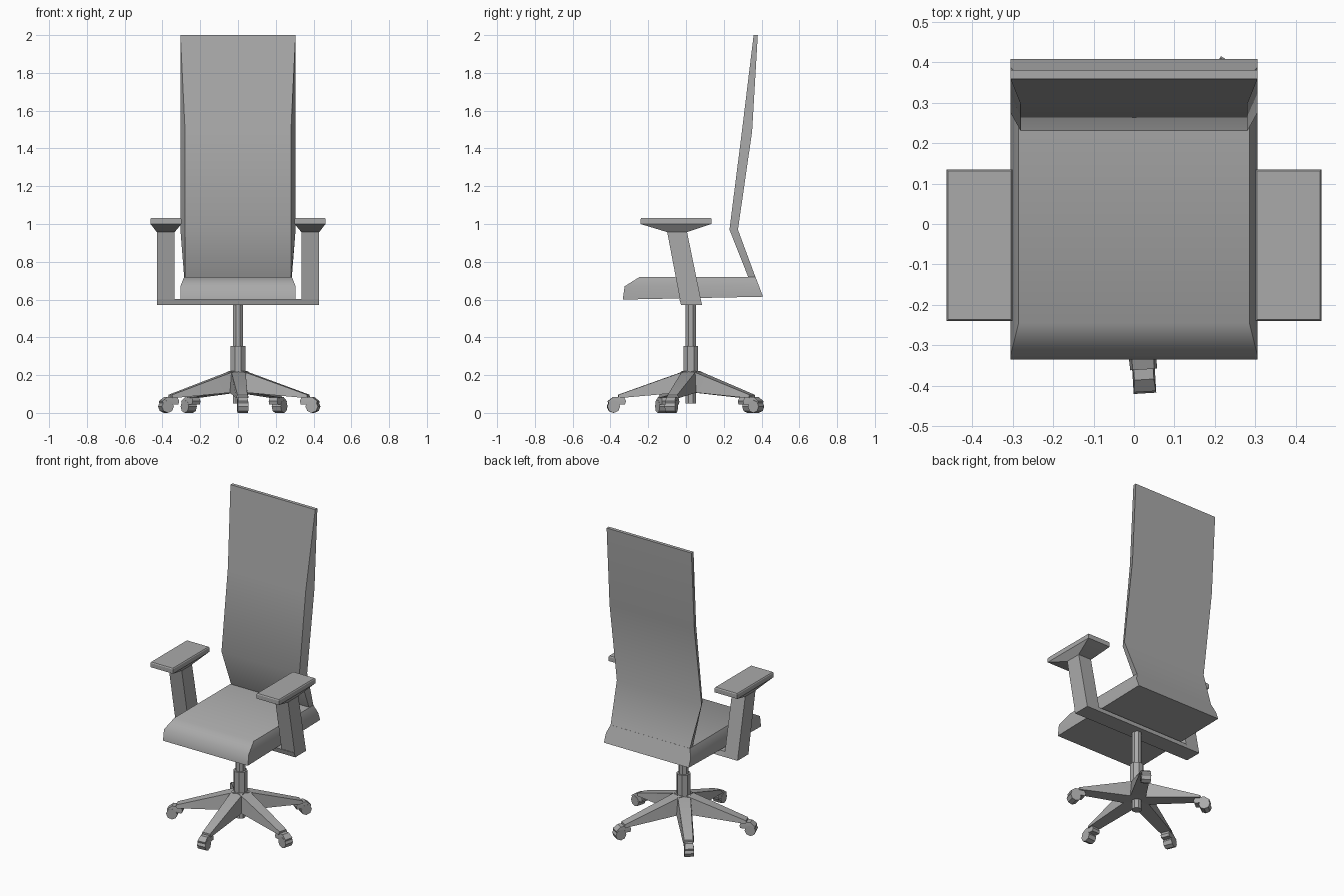
import bpy, bmesh
from math import radians, cos, sin
from mathutils import Matrix, Vector

cube = bpy.data.objects.get("Cube")
if cube:
    bpy.data.objects.remove(cube, do_unlink=True)

grey = bpy.data.materials.new("grey")
grey.use_nodes = True
colour = (0.4, 0.4, 0.4, 1)
grey.diffuse_color = colour
grey.node_tree.nodes["Principled BSDF"].inputs["Base Color"].default_value = colour


def finish(name, bm, smooth=30):
    bmesh.ops.recalc_face_normals(bm, faces=bm.faces)
    mesh = bpy.data.meshes.new(name)
    bm.to_mesh(mesh)
    bm.free()
    mesh.materials.append(grey)
    obj = bpy.data.objects.new(name, mesh)
    bpy.context.collection.objects.link(obj)
    bpy.ops.object.select_all(action="DESELECT")
    obj.select_set(True)
    bpy.context.view_layer.objects.active = obj
    bpy.ops.object.shade_smooth_by_angle(angle=radians(smooth))
    return obj


def loft(name, rings, smooth=30, matrix=None):
    """Skin a stack of point rings and cap both ends."""
    bm = bmesh.new()
    rows = [[bm.verts.new(p) for p in ring] for ring in rings]
    for a, b in zip(rows, rows[1:]):
        for i in range(len(a)):
            j = (i + 1) % len(a)
            bm.faces.new((a[i], a[j], b[j], b[i]))
    bm.faces.new(rows[0])
    bm.faces.new(rows[-1])
    if matrix:
        bm.transform(matrix)
    return finish(name, bm, smooth)


def rect(x0, x1, y0, y1, z, z_back=None):
    zb = z if z_back is None else z_back
    return [(x0, y0, z), (x1, y0, z), (x1, y1, zb), (x0, y1, zb)]


def trapezoid(front_w, back_w, y0, y1, z):
    return [(-front_w, y0, z), (front_w, y0, z), (back_w, y1, z), (-back_w, y1, z)]


def cylinder(name, radius, depth, sides, matrix, smooth=30):
    bm = bmesh.new()
    bmesh.ops.create_cone(bm, cap_ends=True, segments=sides, radius1=radius,
                          radius2=radius, depth=depth, matrix=matrix)
    return finish(name, bm, smooth)


# Seat cushion
loft("seat", [rect(-.305, .305, -.335, .408, .60, .615),
              rect(-.305, .305, -.325, .387, .67),
              rect(-.285, .285, -.245, .368, .72)], 55)

# Tall bent backrest
loft("backrest", [trapezoid(.28, .285, .33, .368, .718),
                  trapezoid(.28, .305, .23, .275, .97),
                  trapezoid(.28, .305, .296, .35, 1.49),
                  trapezoid(.305, .305, .358, .38, 2.0)], 55)

# Arm crossbar, leaning posts and pads
loft("arm_crossbar", [rect(-.43, .43, -.026, .085, .57),
                      rect(-.43, .43, -.035, .077, .602)])
for side, label in ((1, "left"), (-1, "right")):
    flip = Matrix.Scale(side, 4, (1, 0, 0))
    loft(label + "_arm_post", [rect(.335, .43, -.026, .085, .57),
                               rect(.335, .43, -.10, .005, .96)], matrix=flip)
    loft(label + "_arm_pad", [rect(.335, .43, -.10, .005, .957),
                              rect(.30, .463, -.24, .135, 1.0),
                              rect(.30, .463, -.24, .135, 1.027),
                              rect(.304, .459, -.236, .131, 1.033)], matrix=flip)

# Gas column
centre = Vector((0, .025, 0))
for name, radius, low, high in (("column_upper", .03, .34, .61),
                                ("column_sleeve", .042, .19, .355),
                                ("column_foot", .03, .05, .2)):
    place = Matrix.Translation(centre + Vector((0, 0, (low + high) / 2)))
    cylinder(name, radius, high - low, 8, place @ Matrix.Rotation(radians(22.5), 4, "Z"))


def section(r, half, low, high):
    return [(r, -half, low), (r, half, low), (r, half * .8, high), (r, -half * .8, high)]


# Five star legs, each with a caster
for i in range(5):
    turn = Matrix.Translation(centre) @ Matrix.Rotation(radians(-86.5 + 72 * i), 4, "Z")
    n = str(i + 1)
    loft("base_leg_" + n, [section(0, .048, .11, .222), section(.03, .048, .11, .222),
                           section(.385, .033, .078, .096)], matrix=turn)
    loft("caster_housing_" + n, [rect(.35, .435, -.027, .027, .045),
                                 rect(.345, .44, -.027, .027, .062),
                                 rect(.355, .41, -.024, .024, .085)], matrix=turn)
    axle = Matrix.Translation((.41, 0, .034)) @ Matrix.Rotation(radians(90), 4, "X")
    cylinder("caster_wheel_" + n, .034, .056, 8, turn @ axle)
